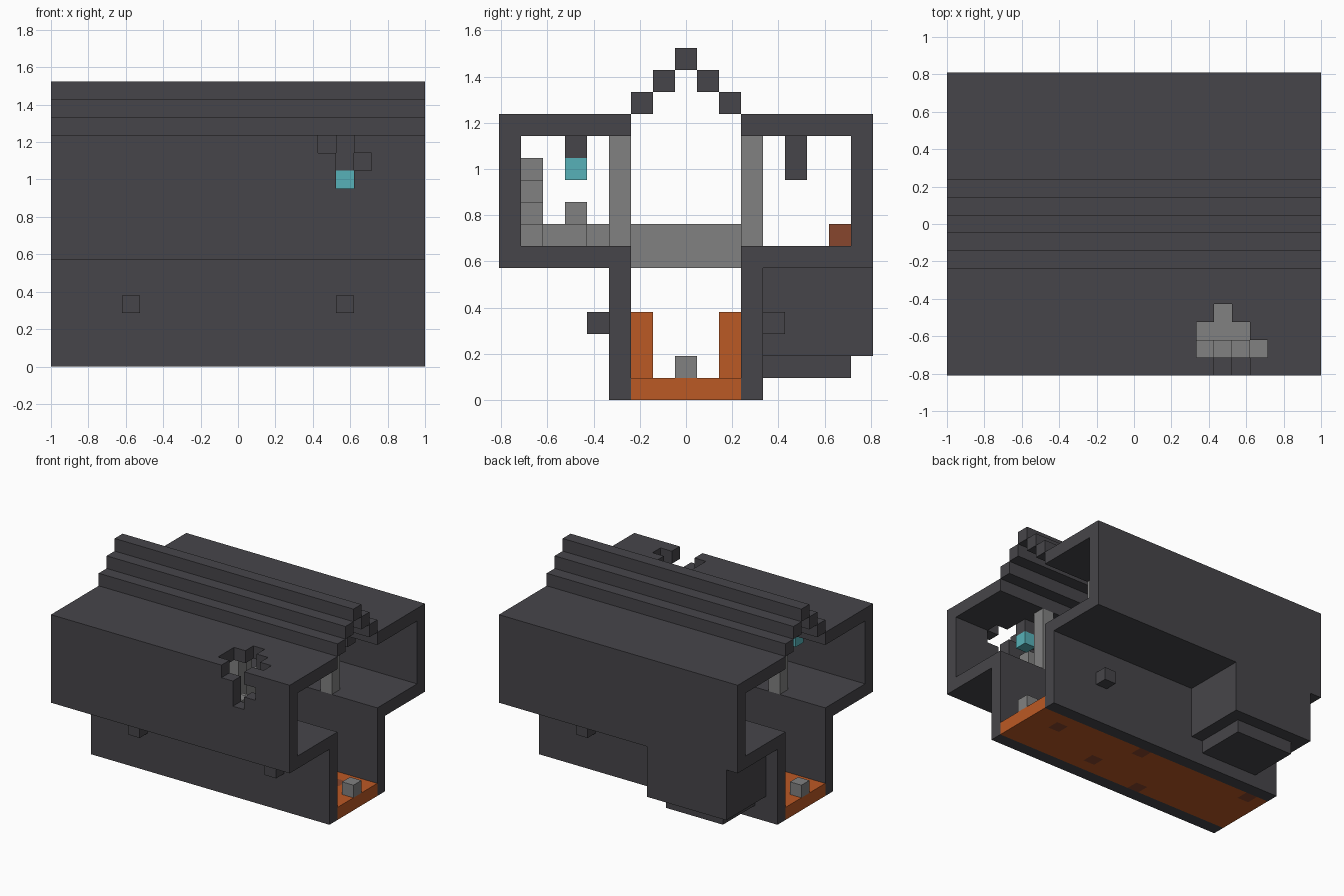
import bpy
import bmesh
from mathutils import Vector

UNIT = 2 / 21  # edge of one building block

if "Cube" in bpy.data.objects:
    bpy.data.objects.remove(bpy.data.objects["Cube"], do_unlink=True)


def material(name, color):
    mat = bpy.data.materials.new(name)
    mat.use_nodes = True
    mat.diffuse_color = (*color, 1)
    mat.node_tree.nodes["Principled BSDF"].inputs["Base Color"].default_value = (*color, 1)
    return mat


DARK = material("charcoal", (0.062, 0.060, 0.068))
GRAY = material("stone gray", (0.22, 0.22, 0.22))
ORANGE = material("orange", (0.50, 0.10, 0.018))
RUST = material("rust", (0.245, 0.062, 0.027))
CYAN = material("cyan glass", (0.095, 0.44, 0.48))

AXES = [Vector(v) for v in ((1, 0, 0), (0, 1, 0), (0, 0, 1))]


def block(xs, ys, zs):
    """Set of grid cells; each argument is one index or an inclusive pair."""
    spans = [range(a, b + 1) for a, b in
             [s if isinstance(s, tuple) else (s, s) for s in (xs, ys, zs)]]
    return {(x, y, z) for x in spans[0] for y in spans[1] for z in spans[2]}


def build(name, cells, mat):
    """Skin a set of cells with only its outer faces."""
    bm = bmesh.new()
    for cell in cells:
        center = Vector(cell) + Vector((0, 0, 0.5))
        for a in range(3):
            for sign in (-1, 1):
                normal = AXES[a] * sign
                if tuple(int(c) for c in Vector(cell) + normal) in cells:
                    continue
                u = AXES[(a + 1) % 3] / 2
                v = AXES[(a + 2) % 3] / 2 * sign
                mid = center + normal / 2
                corners = (mid - u - v, mid + u - v, mid + u + v, mid - u + v)
                bm.faces.new([bm.verts.new(p * UNIT) for p in corners])
    bmesh.ops.remove_doubles(bm, verts=bm.verts, dist=UNIT / 100)
    bmesh.ops.dissolve_limit(bm, angle_limit=0.01, verts=bm.verts, edges=bm.edges)
    mesh = bpy.data.meshes.new(name)
    bm.to_mesh(mesh)
    bm.free()
    mesh.materials.append(mat)
    obj = bpy.data.objects.new(name, mesh)
    bpy.context.collection.objects.link(obj)
    return obj


LONG = (-10, 10)

# Breach broken through the front roof and wall
breach = (block((5, 6), -8, 12) | block((4, 7), -7, 12) | block((4, 6), -6, 12)
          | block(5, -5, 12) | block((6, 7), -8, 11) | block(6, -8, 10))

# Side galleries and lower hall walls
for side, label in ((-1, "front"), (1, "back")):
    def span(a, b):
        return tuple(sorted((a * side, b * side)))

    gallery = (block(LONG, 8 * side, (6, 12)) | block(LONG, span(3, 8), 6)
               | block(LONG, span(3, 8), 12))
    if side < 0:
        gallery -= breach
    build(label + "_gallery", gallery, DARK)
    build(label + "_lower_wall", block(LONG, 3 * side, (0, 5)), DARK)
    for x in (-6, 6):
        end = "left" if x > 0 else "right"
        build(f"{label}_{end}_wall_knob", block(x, 4 * side, 3), DARK)
        build(f"{label}_{end}_orange_post", block(x, 2 * side, (1, 3)), ORANGE)
        # Ceiling lamps: lit in front, dark at the back
        build(f"{label}_{end}_lamp_stem",
              block(x, 5 * side, (11 if side < 0 else 10, 11)), DARK)
        if side < 0:
            build(f"{label}_{end}_lamp", block(x, 5 * side, 10), CYAN)
    for n, x in enumerate((-6, -2, 2, 6)):
        build(f"{label}_pillar_{n + 1}", block(x, 3 * side, (7, 11)), GRAY)
    # Stepped roof beams
    for step in (1, 2):
        build(f"{label}_roof_beam_{step}", block(LONG, step * side, 15 - step), DARK)
build("roof_ridge", block(LONG, 0, 15), DARK)

# Hall floor with rusty patches
patches = {(8, 1, 0), (3, -1, 0), (1, 2, 0), (-2, -2, 0), (-9, 2, 0)}
build("hall_floor", block(LONG, (-2, 2), 0) - patches, ORANGE)
build("floor_patches", patches, RUST)
for n, x in enumerate(range(-10, 11, 5)):
    build(f"floor_stud_{n + 1}", block(x, 0, 1), GRAY)

# Bridge joining the galleries
build("bridge", block((-1, 1), (-2, 2), 6) | block(-1, (-2, 2), 7)
      | block(1, (-2, 2), 7), GRAY)

# Bay hanging on the back wall
build("back_bay", block((-9, -3), (4, 8), (2, 5)) - block(-6, 4, 3), DARK)
build("back_bay_base", block((-8, -4), (4, 7), 1), DARK)

# Rubble under the breach and a crate in the back gallery
rubble = block((4, 6), (-6, -5), 7) | block(5, -4, 7) | block(4, -5, 8)
for x in range(4, 8):
    rubble |= block(x, -7, (7, 14 - x))
build("rubble", rubble, GRAY)
build("rusty_crate", block(-3, 7, 7), RUST)
